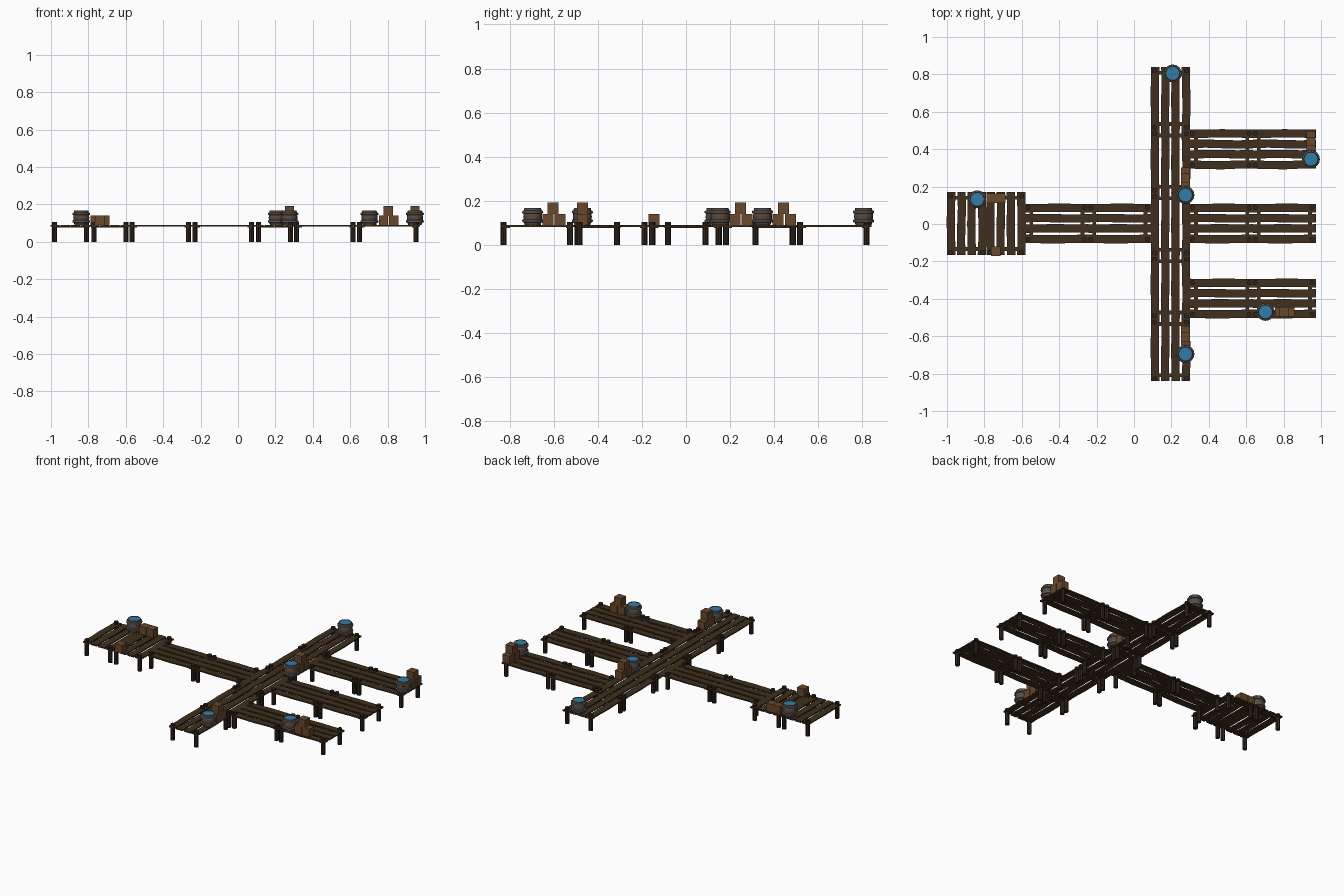
import bpy, bmesh, math
from mathutils import Matrix, Vector

if "Cube" in bpy.data.objects:
    bpy.data.objects.remove(bpy.data.objects["Cube"])


def mat(name, rgb):
    m = bpy.data.materials.new(name)
    m.diffuse_color = (*rgb, 1)
    m.use_nodes = True
    m.node_tree.nodes["Principled BSDF"].inputs["Base Color"].default_value = m.diffuse_color
    return m


PLANK = mat("dark_plank_wood", (0.05, 0.029, 0.013))
POST = mat("post_wood", (0.03, 0.018, 0.012))
CRATE = mat("crate_wood", (0.14, 0.065, 0.024))
STAVE = mat("barrel_wood", (0.11, 0.065, 0.04))
IRON = mat("hoop_iron", (0.10, 0.12, 0.14))
WATER = mat("water", (0.03, 0.2, 0.4))


def finish(bm, name, *mats):
    me = bpy.data.meshes.new(name)
    bmesh.ops.recalc_face_normals(bm, faces=bm.faces)
    bm.to_mesh(me)
    bm.free()
    for m in mats:
        me.materials.append(m)
    return me


def place(me, name, loc, turn=0):
    ob = bpy.data.objects.new(name, me)
    ob.location = loc
    ob.rotation_euler.z = turn
    bpy.context.collection.objects.link(ob)
    return ob


def box(bm, c, s):
    m = Matrix.Translation(c) @ Matrix.Diagonal((*s, 1))
    return bmesh.ops.create_cube(bm, size=1, matrix=m)["verts"]


def lathe(bm, profile, n, mi=0):
    # closed stack of rings with caps
    rings = [[bm.verts.new((r * math.cos(2 * math.pi * i / n), r * math.sin(2 * math.pi * i / n), z))
              for i in range(n)] for r, z in profile]
    faces = [bm.faces.new((a[i], a[(i + 1) % n], b[(i + 1) % n], b[i]))
             for a, b in zip(rings, rings[1:]) for i in range(n)]
    faces += [bm.faces.new(rings[0]), bm.faces.new(rings[-1])]
    for f in faces:
        f.material_index = mi


L = 0.336        # dock section length
PITCH = 0.055    # plank spacing

# four slightly crooked planks running along x
bm = bmesh.new()
bends = [(0.001, -0.002, -0.003, 0.0, 0.001), (-0.001, 0.001, 0.002, 0.0, 0.001),
         (0.001, 0.002, 0.0, -0.002, 0.0), (-0.001, 0.0, 0.002, 0.001, -0.001)]
for k, bend in enumerate(bends):
    rings = []
    for i, b in enumerate(bend):
        x = (i / 4 - 0.5) * L
        y = (k - 1.5) * PITCH + b
        w = 0.0225 - 0.001 * (i % 2)
        rings.append([bm.verts.new((x, y + sy * w, z)) for sy, z in
                      ((-1, 0.082), (1, 0.082), (1, 0.090), (-1, 0.090))])
    for a, b in zip(rings, rings[1:]):
        for i in range(4):
            bm.faces.new((a[i], a[(i + 1) % 4], b[(i + 1) % 4], b[i]))
    bm.faces.new(rings[0])
    bm.faces.new(rings[-1])
planks = finish(bm, "planks", PLANK)

# cross beams under the planks
bm = bmesh.new()
for s in (-1, 1):
    box(bm, (s * 0.137, 0, 0.082), (0.02, 0.20, 0.010))
beams = finish(bm, "cross_beams", PLANK)

# four corner posts
bm = bmesh.new()
for sx in (-1, 1):
    for sy in (-1, 1):
        m = Matrix.Translation((sx * 0.151 - 0.004, sy * 0.085, 0.0525))
        bmesh.ops.create_cone(bm, cap_ends=True, segments=8, radius1=0.0135,
                              radius2=0.0135, depth=0.105, matrix=m)
posts = finish(bm, "posts", POST)

# lay out the dock sections: (x, y, turned, label)
H = math.pi / 2
sections = [(-0.895, 0.003, H, "platform"), (-0.685, 0.003, H, "platform")]
sections += [(-0.412 + L * i, 0.003, 0, "walkway") for i in range(2)]
sections += [(0.195, L * (i - 2), H, "main_pier") for i in range(5)]
sections += [(0.468 + L * i, y, 0, "finger_pier") for y in (-0.398, 0.003, 0.40) for i in range(2)]
for x, y, t, label in sections:
    for me, part in ((planks, "planks"), (beams, "cross_beams"), (posts, "posts")):
        place(me, f"{label}_{part}", (x, y, 0), t)

# barrel: bulging staves, two hoops, rim and water
bm = bmesh.new()
lathe(bm, [(0.036, 0), (0.041, 0.016), (0.043, 0.038), (0.041, 0.060), (0.038, 0.078),
           (0.034, 0.078), (0.034, 0.073)], 16, 0)
lathe(bm, [(0.040, 0.011), (0.047, 0.014), (0.048, 0.023), (0.042, 0.026)], 16, 1)
lathe(bm, [(0.042, 0.052), (0.048, 0.055), (0.047, 0.064), (0.040, 0.067)], 16, 1)
lathe(bm, [(0.0345, 0.070), (0.0345, 0.076)], 16, 2)
barrel = finish(bm, "barrel", STAVE, IRON, WATER)
for x, y in [(0.207, 0.805), (0.946, 0.347), (0.275, 0.155), (0.703, -0.47),
             (0.275, -0.695), (-0.838, 0.132)]:
    place(barrel, "water_barrel", (x, y, 0.09))

# crates: two on the deck and one stacked
bm = bmesh.new()
box(bm, (0, 0, 0.0255), (0.050, 0.050, 0.051))
crate = finish(bm, "crate", CRATE)
stacks = [((0.275, 0.222), (0.275, 0.277), (0.275, 0.247)),
          ((0.946, 0.417), (0.946, 0.473), (0.946, 0.441)),
          ((0.275, -0.625), (0.275, -0.571), (0.275, -0.604)),
          ((0.778, -0.47), (0.833, -0.47), (0.804, -0.47))]
for low1, low2, top in stacks:
    place(crate, "crate", (*low1, 0.09))
    place(crate, "crate", (*low2, 0.09))
    place(crate, "stacked_crate", (*top, 0.141))
for x, y in [(-0.764, 0.137), (-0.712, 0.137), (-0.739, -0.145)]:
    place(crate, "crate", (x, y, 0.09))
